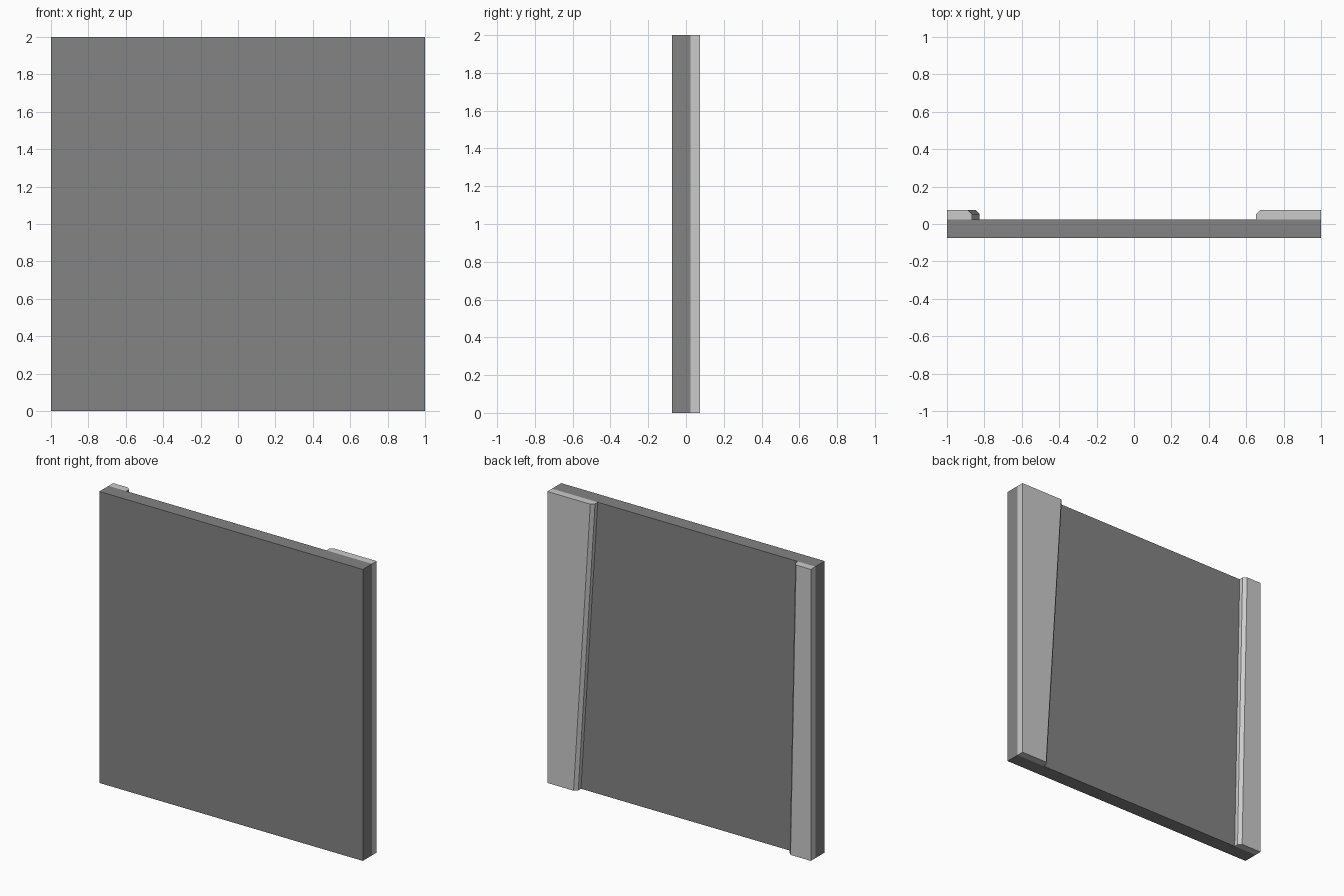
import bpy
import bmesh

if "Cube" in bpy.data.objects:
    bpy.data.objects.remove(bpy.data.objects["Cube"])


def loft(name, bottom, top, z0=0.0, z1=2.0):
    """Solid between two matching xy outlines at heights z0 and z1."""
    bm = bmesh.new()
    lo = [bm.verts.new((x, y, z0)) for x, y in bottom]
    hi = [bm.verts.new((x, y, z1)) for x, y in top]
    n = len(lo)
    bm.faces.new(lo[::-1])
    bm.faces.new(hi)
    for i in range(n):
        j = (i + 1) % n
        bm.faces.new((lo[i], lo[j], hi[j], hi[i]))
    bmesh.ops.recalc_face_normals(bm, faces=bm.faces)
    mesh = bpy.data.meshes.new(name)
    bm.to_mesh(mesh)
    bm.free()
    obj = bpy.data.objects.new(name, mesh)
    bpy.context.collection.objects.link(obj)
    return obj


FRONT, SEAM, BACK = -0.075, 0.025, 0.075
CHAMFER = 0.021


def trim_profile(side, width):
    """Strip outline from the panel edge inward, inner back edge chamfered."""
    inner = 1 - width
    pts = [(1, SEAM), (1, BACK), (inner + CHAMFER, BACK),
           (inner, BACK - CHAMFER), (inner, SEAM)]
    return [(side * x, y) for x, y in pts]


# Main flat panel, dark grey
outline = [(-1, FRONT), (1, FRONT), (1, SEAM), (-1, SEAM)]
panel = loft("wall_panel", outline, outline)
dark = bpy.data.materials.new("dark_grey")
dark.diffuse_color = (0.23, 0.23, 0.23, 1)
dark.use_nodes = True
dark.node_tree.nodes["Principled BSDF"].inputs["Base Color"].default_value = dark.diffuse_color
panel.data.materials.append(dark)

# Tapered strips on the back: (name, side, bottom width, top width)
for name, side, w_bottom, w_top in (("wide_trim", 1, 0.22, 0.347),
                                    ("narrow_trim", -1, 0.175, 0.133)):
    loft(name, trim_profile(side, w_bottom), trim_profile(side, w_top))
